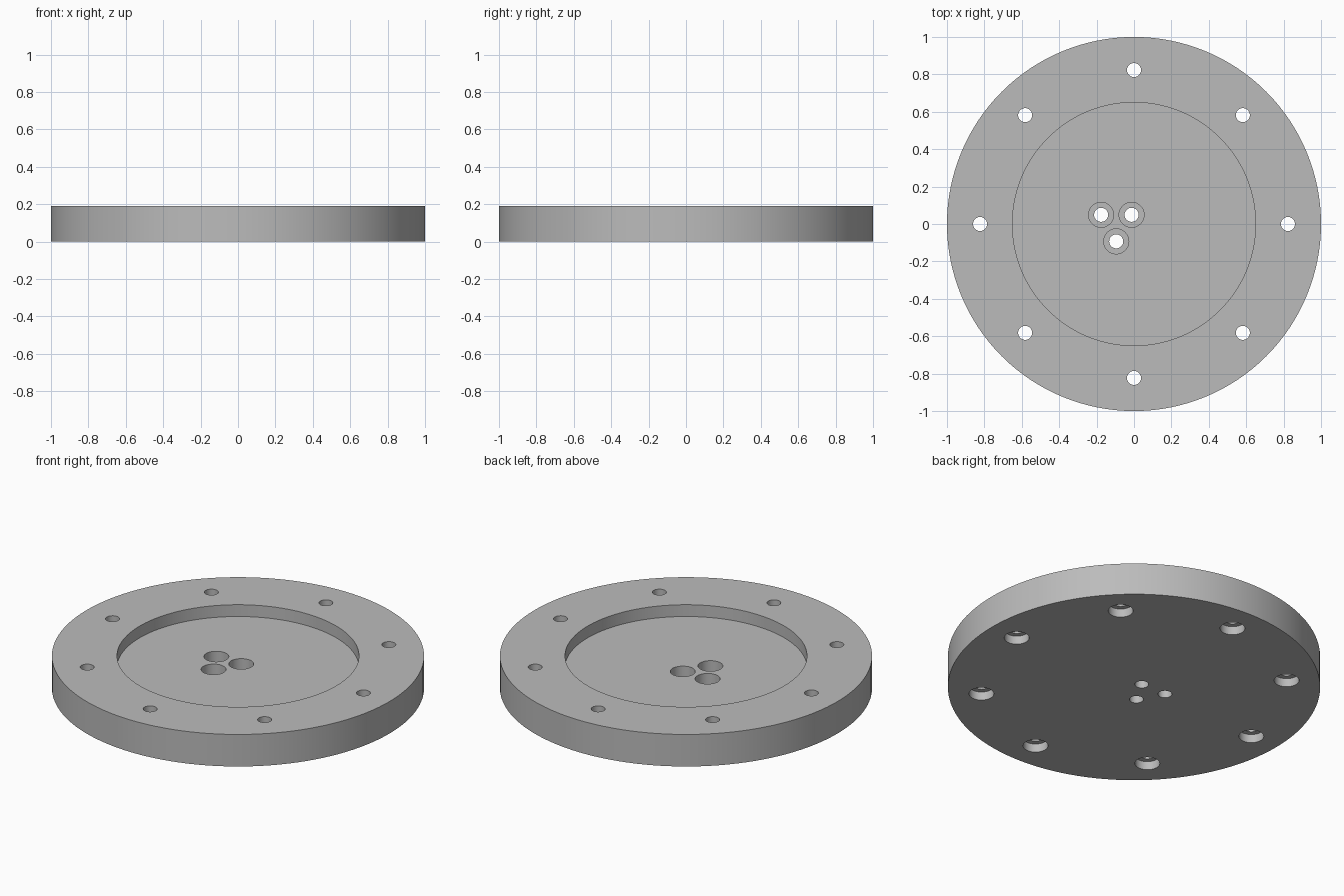
import bpy, math

if "Cube" in bpy.data.objects:
    bpy.data.objects.remove(bpy.data.objects["Cube"])

HEIGHT, FLOOR = 0.19, 0.12
HOLE_R, BORE_R = 0.0375, 0.067

grey = bpy.data.materials.new("plain_grey")
grey.diffuse_color = (0.5, 0.5, 0.5, 1)
grey.use_nodes = True
grey.node_tree.nodes["Principled BSDF"].inputs["Base Color"].default_value = grey.diffuse_color


def cylinder(name, r, z0, z1, x=0, y=0, sides=48):
    bpy.ops.mesh.primitive_cylinder_add(vertices=sides, radius=r, depth=z1 - z0,
                                        location=(x, y, (z0 + z1) / 2))
    ob = bpy.context.object
    ob.name = name
    ob.data.materials.append(grey)
    return ob


# Round flange body
flange = cylinder("flange_plate", 1.0, 0, HEIGHT, sides=128)

# Shallow recess in the top
cutters = [cylinder("recess_cutter", 0.65, FLOOR, 0.4, sides=128)]

# Eight rim bolt holes, counterbored from below
for i in range(8):
    a = i * math.pi / 4
    x, y = 0.823 * math.cos(a), 0.823 * math.sin(a)
    cutters.append(cylinder("rim_hole_cutter", HOLE_R, -0.1, 0.4, x, y))
    cutters.append(cylinder("rim_bore_cutter", BORE_R, -0.1, 0.05, x, y))

# Three off-centre screw holes, counterbored from the recess floor
for x, y in ((-0.176, 0.049), (-0.013, 0.049), (-0.095, -0.093)):
    cutters.append(cylinder("screw_hole_cutter", HOLE_R, -0.1, 0.4, x, y))
    cutters.append(cylinder("screw_bore_cutter", BORE_R, FLOOR - 0.067, 0.4, x, y))

# Cut everything, then discard the cutters
bpy.ops.object.select_all(action='DESELECT')
flange.select_set(True)
bpy.context.view_layer.objects.active = flange
for c in cutters:
    mod = flange.modifiers.new("cut", 'BOOLEAN')
    mod.operation, mod.solver, mod.object = 'DIFFERENCE', 'EXACT', c
    bpy.ops.object.modifier_apply(modifier=mod.name)
for c in cutters:
    bpy.data.objects.remove(c)

bpy.ops.object.shade_smooth_by_angle(angle=math.radians(30))
